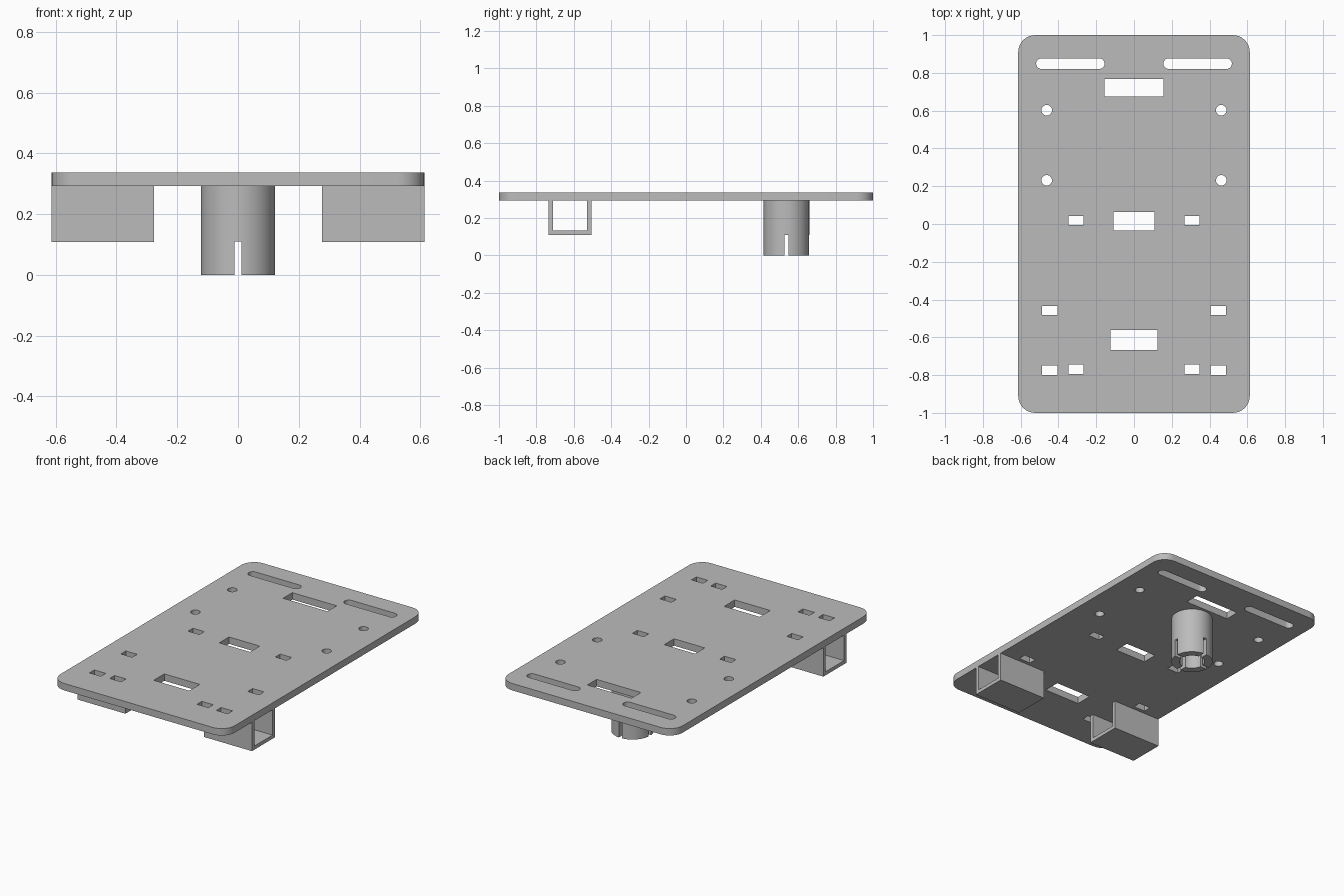
import bpy
import math
from mathutils import Matrix, Vector

if "Cube" in bpy.data.objects:
    bpy.data.objects.remove(bpy.data.objects["Cube"], do_unlink=True)

grey = bpy.data.materials.new("light_grey")
grey.use_nodes = True
grey.diffuse_color = (0.5, 0.5, 0.5, 1)
grey.node_tree.nodes["Principled BSDF"].inputs["Base Color"].default_value = (0.5, 0.5, 0.5, 1)

PLATE_BOTTOM, PLATE_TOP = 0.293, 0.337


def rounded(cx, cy, w, h, r, steps=8):
    """Outline of a rectangle with round corners; full radius gives slots and circles."""
    pts = []
    for i, (sx, sy) in enumerate([(1, 1), (-1, 1), (-1, -1), (1, -1)]):
        for k in range(steps + 1):
            a = math.pi / 2 * (i + k / steps)
            p = Vector((cx + sx * (w / 2 - r) + r * math.cos(a),
                        cy + sy * (h / 2 - r) + r * math.sin(a)))
            if not pts or (p - pts[-1]).length > 1e-5:
                pts.append(p)
    if (pts[0] - pts[-1]).length < 1e-5:
        pts.pop()
    return pts


def rect(cx, cy, w, h):
    return [(cx + sx * w / 2, cy + sy * h / 2) for sx, sy in [(1, 1), (-1, 1), (-1, -1), (1, -1)]]


def extrude(name, loops, low, high, frame=Matrix()):
    """Fill the outlines (inner ones become holes) and extrude them from low to high."""
    curve = bpy.data.curves.new(name, "CURVE")
    curve.dimensions = "2D"
    curve.fill_mode = "BOTH"
    curve.extrude = (high - low) / 2
    for loop in loops:
        spline = curve.splines.new("POLY")
        spline.points.add(len(loop) - 1)
        for point, (x, y) in zip(spline.points, loop):
            point.co = (x, y, 0, 1)
        spline.use_cyclic_u = True
    temp = bpy.data.objects.new("outline", curve)
    bpy.context.collection.objects.link(temp)
    mesh = bpy.data.meshes.new_from_object(temp.evaluated_get(bpy.context.evaluated_depsgraph_get()))
    bpy.data.objects.remove(temp, do_unlink=True)
    mesh.transform(frame @ Matrix.Translation((0, 0, (low + high) / 2)))
    mesh.name = name
    mesh.materials.clear()
    mesh.materials.append(grey)
    obj = bpy.data.objects.new(name, mesh)
    bpy.context.collection.objects.link(obj)
    # Weld the caps to the walls
    bpy.ops.object.select_all(action="DESELECT")
    obj.select_set(True)
    bpy.context.view_layer.objects.active = obj
    bpy.ops.object.mode_set(mode="EDIT")
    bpy.ops.mesh.select_all(action="SELECT")
    bpy.ops.mesh.remove_doubles(threshold=1e-5)
    bpy.ops.mesh.normals_make_consistent(inside=False)
    bpy.ops.object.mode_set(mode="OBJECT")
    bpy.ops.object.shade_smooth_by_angle(angle=math.radians(30))
    return obj


# Base plate with its openings
outlines = [rounded(0, 0, 1.226, 2, 0.09),
            rect(0, 0.722, 0.312, 0.093),
            rect(0, 0.015, 0.217, 0.098),
            rect(0, -0.615, 0.25, 0.106)]
for side in (-1, 1):
    outlines.append(rounded(side * 0.337, 0.849, 0.362, 0.057, 0.0285))
    for y in (0.602, 0.231):
        outlines.append(rounded(side * 0.462, y, 0.056, 0.056, 0.028, 6))
    for x, y in [(0.307, 0.018), (0.307, -0.769), (0.446, -0.458), (0.446, -0.774)]:
        outlines.append(rect(side * x, y, 0.08, 0.049))
extrude("base_plate", outlines, PLATE_BOTTOM, PLATE_TOP)

# U-shaped brackets below the plate, open at both ends
front, back, bottom, wall = -0.735, -0.505, 0.109, 0.023
channel = [(front, PLATE_BOTTOM), (front, bottom), (back, bottom), (back, PLATE_BOTTOM),
           (back - wall, PLATE_BOTTOM), (back - wall, bottom + wall),
           (front + wall, bottom + wall), (front + wall, PLATE_BOTTOM)]
along_x = Matrix(((0, 0, 1, 0), (1, 0, 0, 0), (0, 1, 0, 0), (0, 0, 0, 1)))
extrude("left_bracket", [channel], 0.277, 0.613, along_x)
extrude("right_bracket", [channel], -0.613, -0.277, along_x)

# Round socket: a full ring above, four slotted fingers below
tube_y, outer, inner, slot, slot_top = 0.537, 0.122, 0.075, 0.011, 0.11


def circle(r):
    return rounded(0, tube_y, 2 * r, 2 * r, r, 16)


def arc(r, turn):
    a0 = math.asin(slot / r)
    span = math.pi / 2 - 2 * a0
    return [(r * math.cos(turn + a0 + span * k / 14), tube_y + r * math.sin(turn + a0 + span * k / 14))
            for k in range(15)]


extrude("socket_ring", [circle(outer), circle(inner)], slot_top, PLATE_BOTTOM)
fingers = [arc(outer, q * math.pi / 2) + arc(inner, q * math.pi / 2)[::-1] for q in range(4)]
extrude("socket_fingers", fingers, 0, slot_top)
